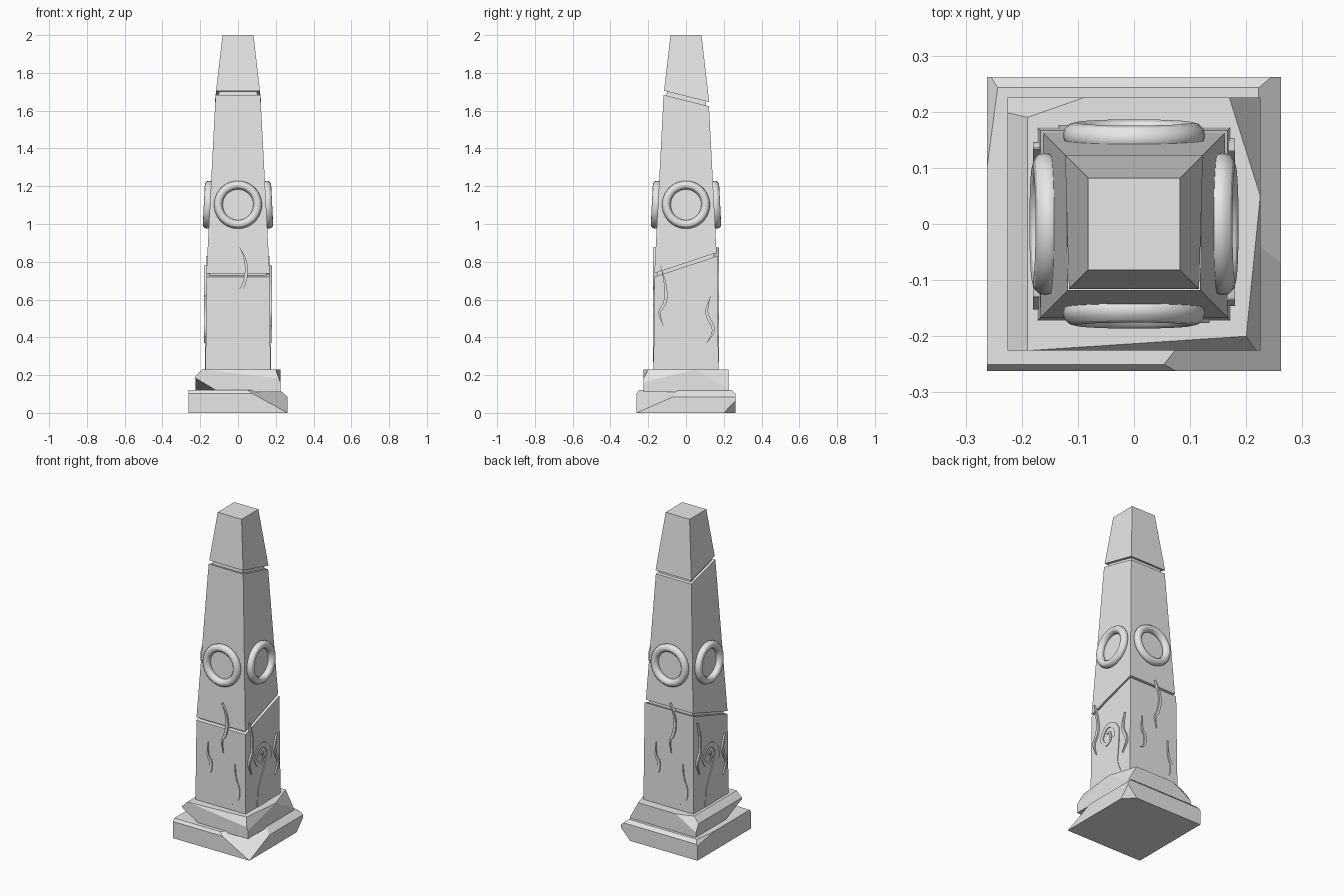
import bpy, bmesh, math
from mathutils import Matrix, Vector

old = bpy.data.objects.get("Cube")
if old:
    bpy.data.objects.remove(old, do_unlink=True)

GREY = (0.8, 0.8, 0.8, 1)
stone = bpy.data.materials.new("grey_stone")
stone.use_nodes = True
stone.diffuse_color = GREY
stone.node_tree.nodes["Principled BSDF"].inputs["Base Color"].default_value = GREY


def finish(name, bm):
    bmesh.ops.recalc_face_normals(bm, faces=bm.faces)
    mesh = bpy.data.meshes.new(name)
    bm.to_mesh(mesh)
    bm.free()
    mesh.materials.append(stone)
    obj = bpy.data.objects.new(name, mesh)
    bpy.context.collection.objects.link(obj)
    return obj


def cut(bm, point, normal):
    """Remove everything on the normal's side of a plane and cap the hole."""
    geom = bm.verts[:] + bm.edges[:] + bm.faces[:]
    bmesh.ops.bisect_plane(bm, geom=geom, plane_co=point, plane_no=normal, clear_outer=True)
    bmesh.ops.holes_fill(bm, edges=[e for e in bm.edges if e.is_boundary])


def block(name, z0, half0, z1, half1, cuts=(), chips=()):
    """Square tapered block, trimmed by planes and by three-point chips."""
    bm = bmesh.new()
    bmesh.ops.create_cube(bm, size=2)
    for v in bm.verts:
        half = half1 if v.co.z > 0 else half0
        v.co = (v.co.x * half, v.co.y * half, z1 if v.co.z > 0 else z0)
    centre = Vector((0, 0, (z0 + z1) / 2))
    for point, normal in cuts:
        cut(bm, point, normal)
    for chip in chips:
        a, b, c = map(Vector, chip)
        n = (b - a).cross(c - a).normalized()
        cut(bm, a, n if n.dot(a - centre) > 0 else -n)
    return finish(name, bm)


# Weathered two-step base
B, T = 0.262, 0.225
block("lower_plinth", 0, B, 0.12, B, chips=[
    ((0.222, -B, 0.12), (0.222, B, 0.12), (B, 0, 0.085)),
    ((-B, 0.243, 0.12), (B, 0.243, 0.12), (0, B, 0.1)),
    ((-B, -0.25, 0.12), (B, -0.25, 0.12), (0, -B, 0.103)),
    ((-0.243, 0.243, 0.12), (-B, 0.1, 0.12), (-B, B, 0.09)),
    ((0.08, -B, 0.1), (B, -B, 0), (B, -0.08, 0.08)),
    ((B, B, 0.065), (B, 0.2, 0), (0.2, B, 0)),
])
block("upper_plinth", 0.11, T, 0.23, T, chips=[
    ((-0.19, -T, 0.23), (-0.19, T, 0.23), (-T, 0, 0.195)),
    ((-T, -T, 0.185), (-0.125, -T, 0.125), (-T, -0.08, 0.125)),
    ((0.17, T, 0.23), (T, 0.05, 0.23), (T, T, 0.13)),
    ((T, 0.05, 0.23), (0.2, -0.2, 0.23), (T, -T, 0.16)),
    ((-0.18, -T, 0.23), (0.2, -0.2, 0.23), (T, -T, 0.18)),
    ((-0.19, 0.19, 0.23), (-0.09, T, 0.23), (-T, T, 0.15)),
])

# Shaft in three stones, split by two slanted grooves
def groove(z, slope, gap):
    up = Vector((0, -slope, 1))
    return ((0, 0, z - gap), up), ((0, 0, z + gap), -up)


low_under, low_over = groove(0.785, 0.33, 0.009)
high_under, high_over = groove(1.665, -0.25, 0.011)
block("lower_shaft", 0.2, 0.172, 0.9, 0.166, [low_under])
block("middle_shaft", 0.65, 0.172, 1.75, 0.115, [low_over, high_under])
block("upper_shaft", 1.6, 0.128, 2.0, 0.082, [high_over])
block("lower_core", 0.6, 0.155, 0.95, 0.145)
block("upper_core", 1.55, 0.112, 1.8, 0.094)


# Raised carvings: tapered plates along smooth paths of (across, height, half width)
def smooth_path(points, steps=5):
    pts = [Vector(p) for p in points]
    pts = [2 * pts[0] - pts[1]] + pts + [2 * pts[-1] - pts[-2]]
    path = []
    for a, b, c, d in zip(pts, pts[1:], pts[2:], pts[3:]):
        for i in range(steps):
            t = i / steps
            path.append(0.5 * (2 * b + (c - a) * t + (2 * a - 5 * b + 4 * c - d) * t ** 2
                               + (3 * b - a - 3 * c + d) * t ** 3))
    return path + [pts[-2]]


def carving(name, points, turn, raise_by):
    path = smooth_path(points)
    bm = bmesh.new()
    rings = []
    for i, p in enumerate(path):
        along = (path[min(i + 1, len(path) - 1)] - path[max(i - 1, 0)]).xy.normalized()
        side = Vector((-along.y, along.x)) * max(p.z, 0.001)
        corners = [(p.xy + s * side, d) for s, d in
                   ((1, 0.15), (1, raise_by), (-1, raise_by), (-1, 0.15))]
        rings.append([bm.verts.new(turn @ Vector((q.x, -d, q.y))) for q, d in corners])
    for r, s in zip(rings, rings[1:]):
        for k in range(4):
            bm.faces.new((r[k], r[k - 1], s[k - 1], s[k]))
    bm.faces.new(rings[0])
    bm.faces.new(rings[-1])
    finish(name, bm)


def vine(*points):
    """Thin at both ends, widest in the middle."""
    last = len(points) - 1
    return [(u, v, 0.009 * math.sin(math.pi * i / last)) for i, (u, v) in enumerate(points)]


high_vine = vine((0.01, 0.875), (0.035, 0.82), (0.045, 0.75), (0.03, 0.68), (0.01, 0.64), (0.02, 0.57))
left_vine = vine((-0.085, 0.61), (-0.085, 0.53), (-0.065, 0.49), (-0.07, 0.43), (-0.1, 0.405))
right_vine = vine((0.1, 0.52), (0.105, 0.43), (0.125, 0.37), (0.12, 0.31), (0.085, 0.27))
side_vine_a = vine((-0.135, 0.78), (-0.11, 0.68), (-0.11, 0.59), (-0.14, 0.53), (-0.12, 0.46))
side_vine_b = vine((0.13, 0.62), (0.11, 0.53), (0.145, 0.44), (0.11, 0.37))
swirl = [(0.02, 0.23, 0.08), (0.01, 0.33, 0.058), (0.045, 0.46, 0.03), (0.055, 0.54, 0.02),
         (0.015, 0.592, 0.015), (-0.04, 0.59, 0.013), (-0.073, 0.53, 0.012),
         (-0.04, 0.485, 0.01), (0, 0.505, 0.008), (-0.005, 0.55, 0.006), (-0.03, 0.55, 0.003)]

faces = {"front": 0, "left": 90, "back": 180, "right": 270}
for face, angle in faces.items():
    turn = Matrix.Rotation(math.radians(angle), 4, "Z")
    if face in ("front", "back"):
        for label, pts in (("high", high_vine), ("first", left_vine), ("second", right_vine)):
            carving(f"{face}_{label}_vine", pts, turn, 0.176)
    else:
        carving(f"{face}_first_vine", side_vine_a, turn, 0.18)
        carving(f"{face}_second_vine", side_vine_b, turn, 0.18)
        carving(f"{face}_swirl", swirl, turn, 0.174)

    # Stone ring lying on the sloping face
    bpy.ops.mesh.primitive_torus_add(major_radius=0.104, minor_radius=0.023,
                                     major_segments=36, minor_segments=12)
    ring = bpy.context.object
    ring.name = f"{face}_ring"
    ring.data.materials.append(stone)
    ring.matrix_world = (turn @ Matrix.Translation((0, -0.158, 1.102))
                         @ Matrix.Rotation(math.radians(87), 4, "X"))
    bpy.ops.object.shade_smooth_by_angle()
